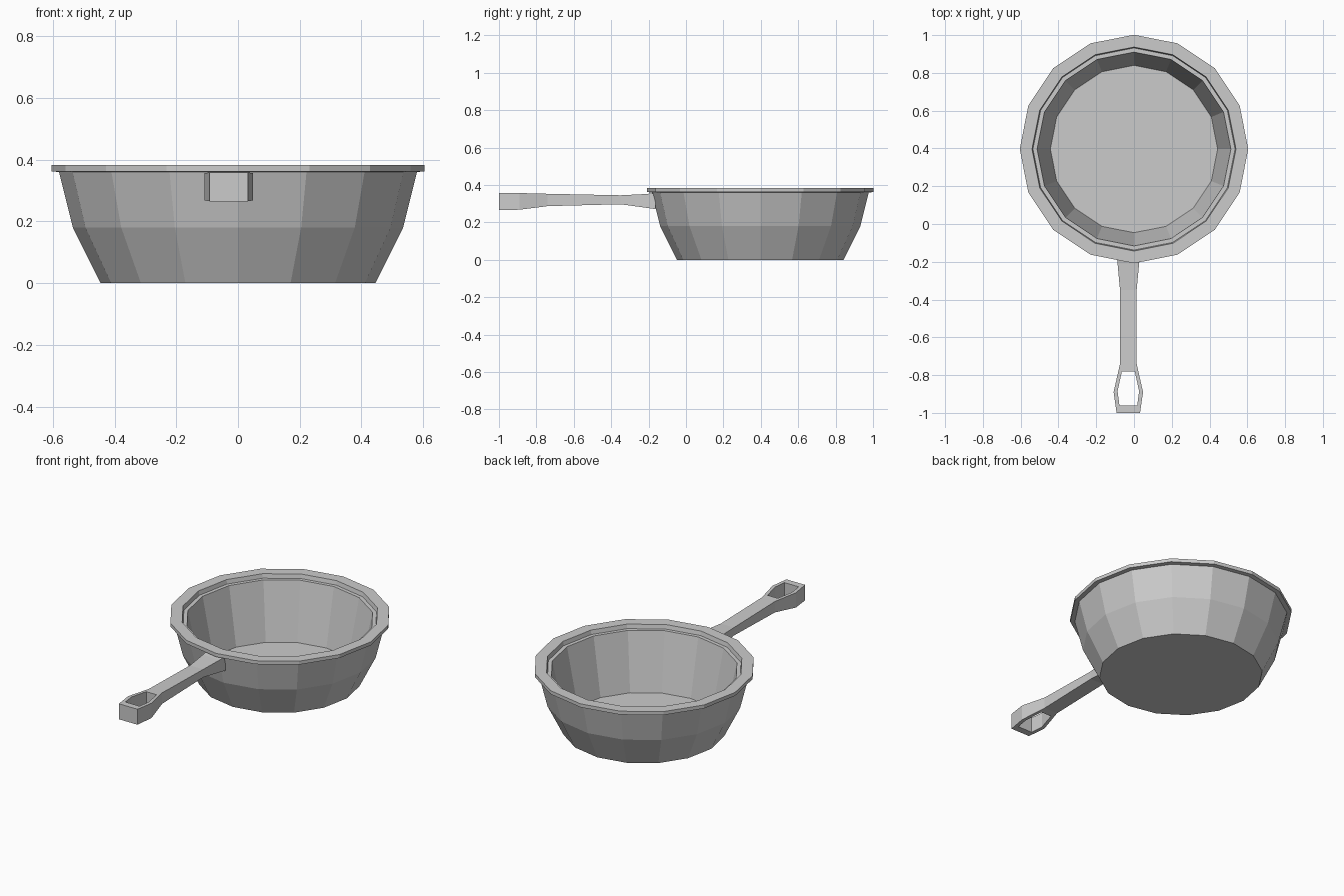
import bpy, bmesh, math

if "Cube" in bpy.data.objects:
    bpy.data.objects.remove(bpy.data.objects["Cube"])

PAN_Y = 0.397
SIDES = 16
HANDLE_X = -0.03


def finish(name, bm):
    bmesh.ops.recalc_face_normals(bm, faces=bm.faces)
    mesh = bpy.data.meshes.new(name)
    bm.to_mesh(mesh)
    bm.free()
    obj = bpy.data.objects.new(name, mesh)
    bpy.context.collection.objects.link(obj)
    return obj


def loft(name, rings):
    """Skin a list of equal-length point rings and cap both ends."""
    bm = bmesh.new()
    loops = [[bm.verts.new(p) for p in ring] for ring in rings]
    n = len(loops[0])
    for a, b in zip(loops, loops[1:]):
        for i in range(n):
            j = (i + 1) % n
            bm.faces.new((a[i], a[j], b[j], b[i]))
    bm.faces.new(loops[0])
    bm.faces.new(loops[-1])
    return finish(name, bm)


def circle(r, z):
    step = math.tau / SIDES
    return [(r * math.cos(i * step), PAN_Y + r * math.sin(i * step), z)
            for i in range(SIDES)]


# Pan body: outer wall, rim, inner ledge, inner wall and floor (radius, z)
profile = [(0.445, 0), (0.535, 0.18), (0.58, 0.36), (0.605, 0.362),
           (0.605, 0.383), (0.54, 0.383), (0.535, 0.358), (0.513, 0.358),
           (0.443, 0.015)]
loft("pan_body", [circle(r, z) for r, z in profile])

# Handle: sections along y (y, half width, bottom z, top z)
sections = [(-0.163, 0.062, 0.271, 0.358), (-0.21, 0.057, 0.278, 0.352),
            (-0.35, 0.044, 0.297, 0.345), (-0.74, 0.044, 0.287, 0.353),
            (-0.89, 0.078, 0.268, 0.357), (-1.0, 0.062, 0.265, 0.358)]
handle = loft("handle", [
    [(HANDLE_X - w, y, lo), (HANDLE_X + w, y, lo),
     (HANDLE_X + w, y, hi), (HANDLE_X - w, y, hi)]
    for y, w, lo, hi in sections])

# Hanging hole cut through the handle end
half = [(-0.78, 0.034), (-0.885, 0.057), (-0.96, 0.047)]
outline = ([(HANDLE_X - w, y) for y, w in half] +
           [(HANDLE_X + w, y) for y, w in reversed(half)])
cutter = loft("hole_cutter", [[(x, y, z) for x, y in outline] for z in (0.1, 0.5)])
cutter.hide_render = True
cut = handle.modifiers.new("hanging_hole", 'BOOLEAN')
cut.operation = 'DIFFERENCE'
cut.solver = 'EXACT'
cut.object = cutter
bpy.context.view_layer.objects.active = handle
handle.select_set(True)
bpy.ops.object.modifier_apply(modifier=cut.name)
bpy.data.objects.remove(cutter)
